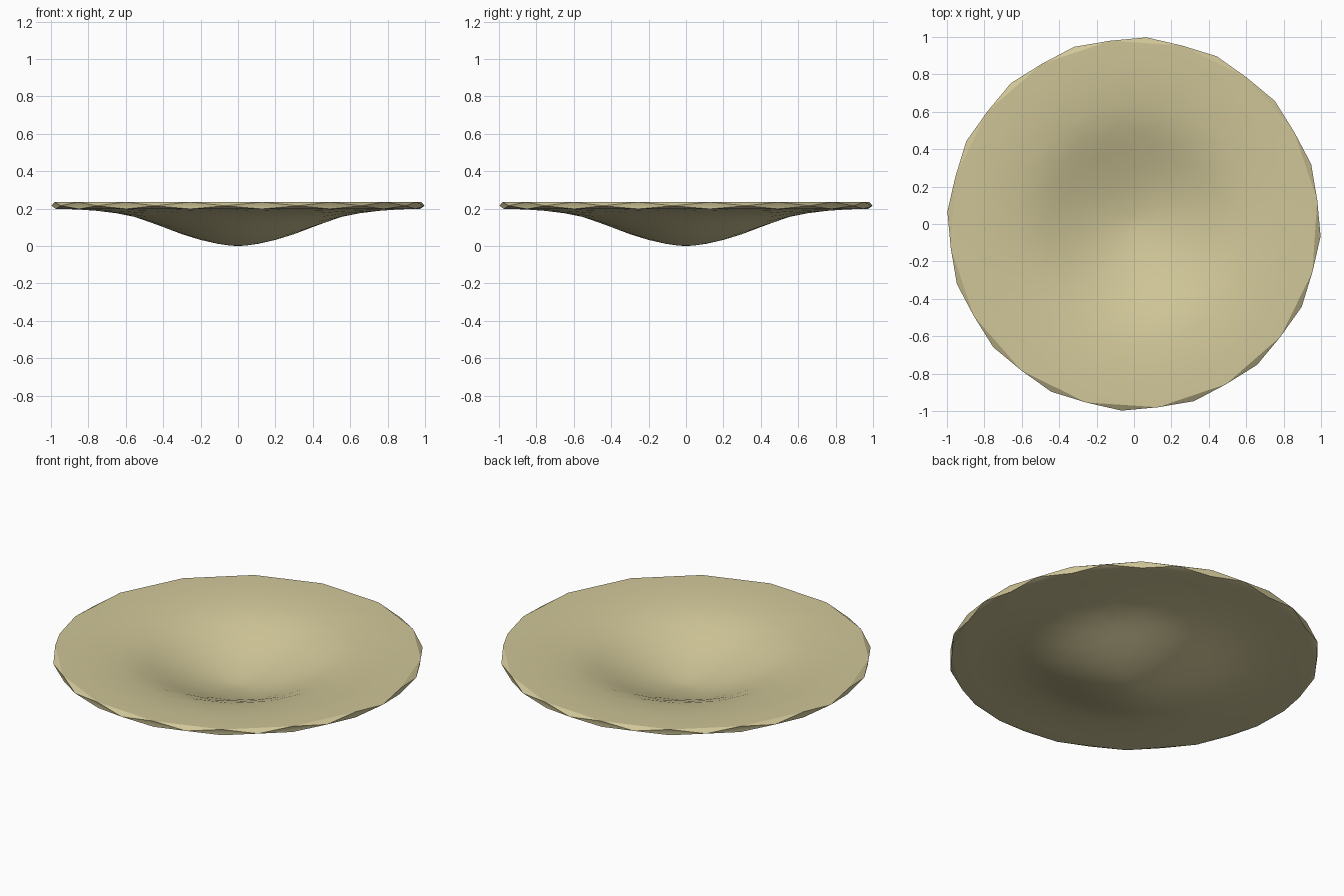
import bpy, bmesh, math

if "Cube" in bpy.data.objects:
    bpy.data.objects.remove(bpy.data.objects["Cube"])

SIDES = 16
STEP = 2 * math.pi / SIDES
START = math.radians(-3.8)     # direction of the first rim corner
THICK = 0.037

# underside profile, from the rim inwards: radius, height
PROFILE = [(0.982, 0.198), (0.87, 0.196), (0.76, 0.188), (0.65, 0.175),
           (0.56, 0.156), (0.48, 0.130), (0.40, 0.100), (0.30, 0.063),
           (0.20, 0.032), (0.11, 0.012), (0.04, 0.002)]

mat = bpy.data.materials.new("pale_straw")
mat.diffuse_color = (0.63, 0.565, 0.314, 1)
mat.use_nodes = True
mat.node_tree.nodes["Principled BSDF"].inputs["Base Color"].default_value = mat.diffuse_color

bm = bmesh.new()


def ring(r, z, turn):
    """One polygon ring, turned by a number of half steps."""
    a0 = START + turn * STEP / 2
    return [bm.verts.new((r * math.cos(a0 + i * STEP),
                          r * math.sin(a0 + i * STEP), z))
            for i in range(SIDES)]


def bridge(a, b):
    """Join ring a to ring b (half a step further round) with triangles."""
    for i in range(SIDES):
        j = (i + 1) % SIDES
        bm.faces.new((a[i], a[j], b[i]))
        bm.faces.new((a[j], b[j], b[i]))


# outer rim corner, shared by both skins
rim = ring(1.0, 0.215, 0)

# upper and lower skin, each ring twisted half a step from the last
for lift, grow in ((THICK, 0.006), (0, 0)):
    last = rim
    for k, (r, z) in enumerate(PROFILE):
        radius = r + (grow if k == 0 else 0)
        new = ring(radius, z + lift, k + 1)
        bridge(last, new)
        last = new
    tip = bm.verts.new((0, 0, lift))
    for i in range(SIDES):
        bm.faces.new((last[i], last[(i + 1) % SIDES], tip))

bmesh.ops.recalc_face_normals(bm, faces=bm.faces)
mesh = bpy.data.meshes.new("dish")
bm.to_mesh(mesh)
bm.free()
mesh.materials.append(mat)

dish = bpy.data.objects.new("dish", mesh)
bpy.context.collection.objects.link(dish)
bpy.context.view_layer.objects.active = dish
dish.select_set(True)
bpy.ops.object.shade_smooth_by_angle(angle=math.radians(30))
